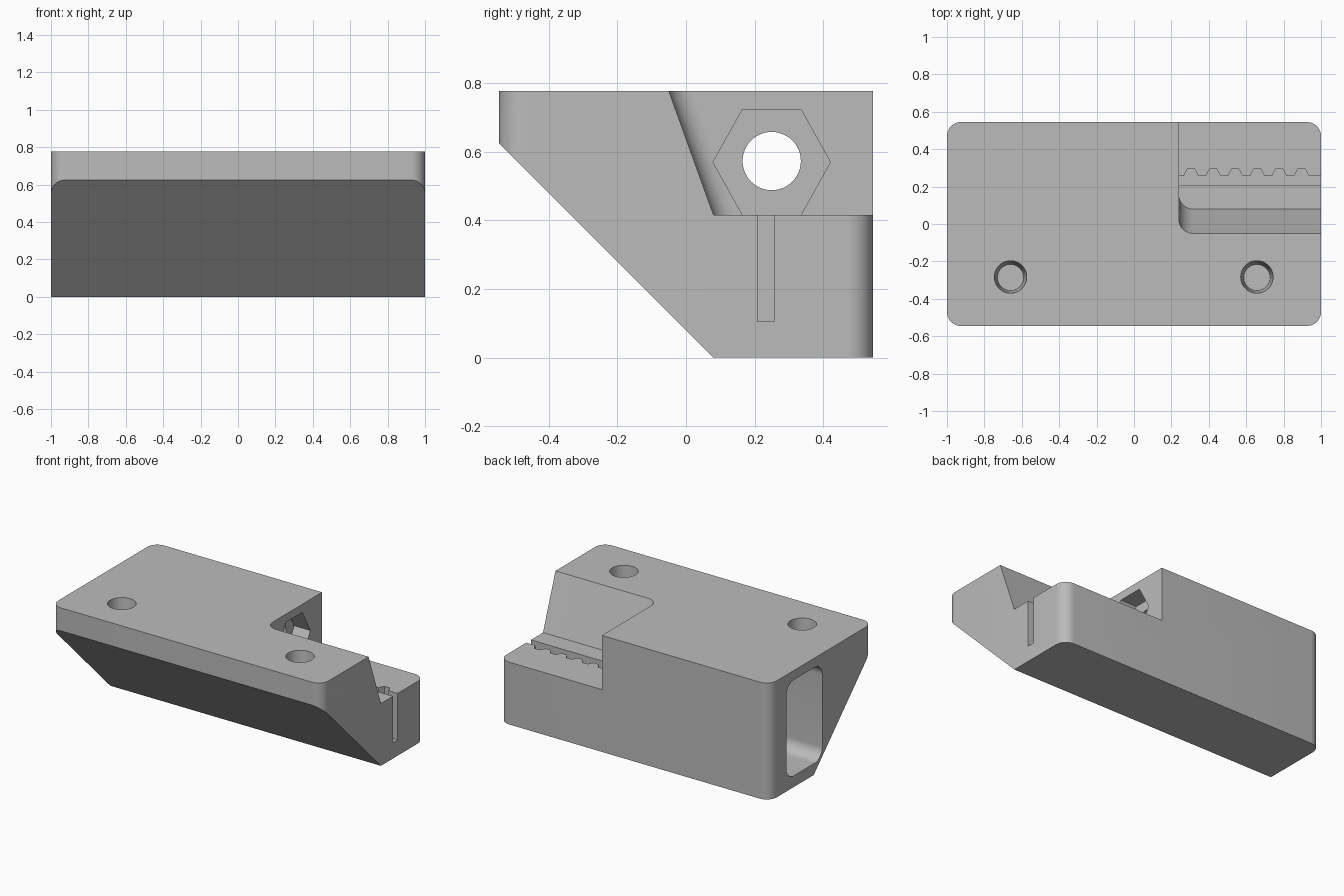
import bpy, bmesh
from math import sin, cos, pi, radians

if "Cube" in bpy.data.objects:
    bpy.data.objects.remove(bpy.data.objects["Cube"], do_unlink=True)

HEIGHT, FLOOR, WALL_X = 0.778, 0.416, 0.24
HOLE_Y, HOLE_Z = 0.25, 0.57


def arc(cx, cy, r, start, end, steps=12):
    """Points along an arc, angles in degrees."""
    angles = [radians(start + (end - start) * i / steps) for i in range(steps + 1)]
    return [(cx + r * cos(a), cy + r * sin(a)) for a in angles]


def rounded_rect(x0, x1, y0, y1, r):
    return (arc(x1 - r, y1 - r, r, 0, 90) + arc(x0 + r, y1 - r, r, 90, 180)
            + arc(x0 + r, y0 + r, r, 180, 270) + arc(x1 - r, y0 + r, r, 270, 360))


def loft(name, lower, upper):
    """Solid between two matching 3D outlines."""
    bm = bmesh.new()
    a = [bm.verts.new(p) for p in lower]
    b = [bm.verts.new(p) for p in upper]
    n = len(a)
    bm.faces.new(a[::-1])
    bm.faces.new(b)
    for i in range(n):
        j = (i + 1) % n
        bm.faces.new((a[i], a[j], b[j], b[i]))
    bmesh.ops.recalc_face_normals(bm, faces=bm.faces)
    mesh = bpy.data.meshes.new(name)
    bm.to_mesh(mesh)
    bm.free()
    obj = bpy.data.objects.new(name, mesh)
    bpy.context.collection.objects.link(obj)
    return obj


def prism_z(name, pts, z0, z1, shear=0.0):
    return loft(name, [(x, y, z0) for x, y in pts],
                [(x, y + shear * (z1 - z0), z1) for x, y in pts])


def prism_x(name, pts, x0, x1):
    return loft(name, [(x0, y, z) for y, z in pts], [(x1, y, z) for y, z in pts])


def boolean(target, tool, operation="DIFFERENCE"):
    """Apply a boolean and discard its tool."""
    tool.hide_render = True
    mod = target.modifiers.new("cut", "BOOLEAN")
    mod.operation, mod.solver, mod.object = operation, "EXACT", tool
    graph = bpy.context.evaluated_depsgraph_get()
    graph.update()
    mesh = bpy.data.meshes.new_from_object(target.evaluated_get(graph))
    target.modifiers.clear()
    target.data = mesh
    bpy.data.objects.remove(tool, do_unlink=True)


# Body: rounded block with a 45 degree underside
body = prism_z("clamp_body", rounded_rect(-1, 1, -0.545, 0.545, 0.075), -0.1, 1)
side = [(0.08, 0), (0.7, 0), (0.7, HEIGHT), (0.08 - HEIGHT, HEIGHT)]
boolean(body, prism_x("side_profile", side, -1.2, 1.2), "INTERSECT")

# Corner notch with leaning front wall and rounded inner corner
notch = arc(WALL_X + 0.075, 0.155, 0.075, 180, 270) + [(1.2, 0.08), (1.2, 1), (WALL_X, 1)]
boolean(body, prism_z("notch_cutter", notch, FLOOR, 0.9, -0.36))

# Toothed belt slot in the notch floor
slot = [(WALL_X + 0.001, 0.256), (WALL_X + 0.001, 0.208), (1.1, 0.208), (1.1, 0.256)]
for i in reversed(range(6)):
    c = 0.305 + 0.118 * i
    slot += [(c + 0.038, 0.258), (c + 0.02, 0.294), (c - 0.02, 0.294), (c - 0.038, 0.258)]
boolean(body, prism_z("slot_cutter", slot, 0.105, 0.5))

# Large rounded pocket in the closed end
pocket = rounded_rect(-0.01, 0.37, 0.075, 0.715, 0.08)
boolean(body, prism_x("pocket_cutter", pocket, -1.2, 0.0))

# Hexagonal nut recess and the bolt hole behind it
hexagon = [(HOLE_Y + 0.171 * cos(k * pi / 3), HOLE_Z + 0.1775 * sin(k * pi / 3))
           for k in range(6)]
boolean(body, prism_x("nut_cutter", hexagon, 0.12, 0.3))
bolt = arc(HOLE_Y, HOLE_Z + 0.003, 0.085, 0, 360, 48)[:-1]
boolean(body, prism_x("bolt_cutter", bolt, -0.1, 0.2))

# Two slightly tapered blind mounting holes
for x in (-0.66, 0.657):
    low = [(a, b, 0.53) for a, b in arc(x, -0.286, 0.07, 0, 360, 40)[:-1]]
    high = [(a, b, HEIGHT + 0.02) for a, b in arc(x, -0.283, 0.088, 0, 360, 40)[:-1]]
    boolean(body, loft("mount_cutter", low, high))

# Single grey material and shading
grey = bpy.data.materials.new("plain_grey")
grey.use_nodes = True
grey.diffuse_color = (0.5, 0.5, 0.5, 1)
grey.node_tree.nodes["Principled BSDF"].inputs["Base Color"].default_value = (0.5, 0.5, 0.5, 1)
body.data.materials.clear()
body.data.materials.append(grey)
for poly in body.data.polygons:
    poly.material_index = 0

bpy.ops.object.select_all(action="DESELECT")
body.select_set(True)
bpy.context.view_layer.objects.active = body
bpy.ops.object.shade_smooth_by_angle(angle=radians(25))
